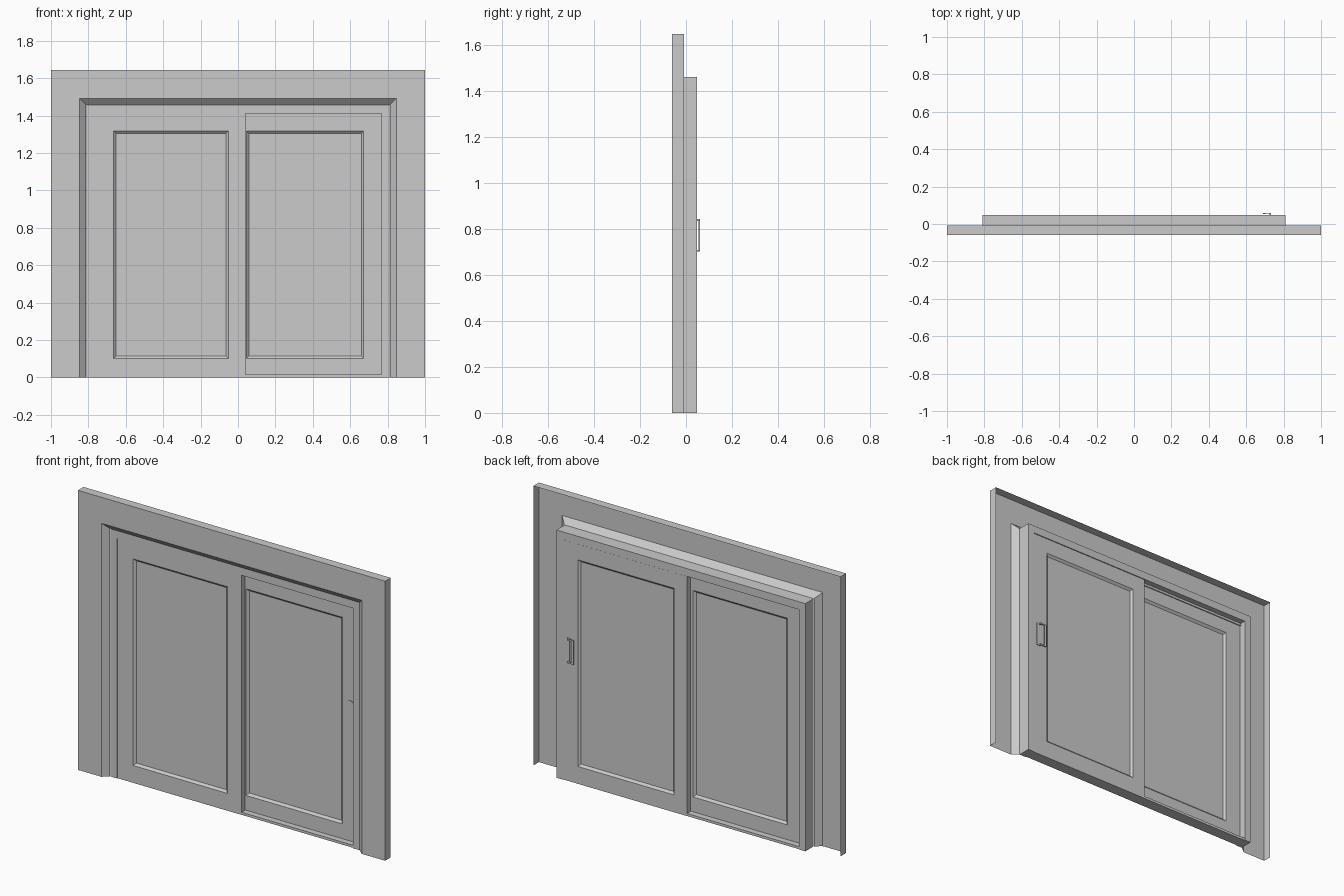
import bpy, bmesh, math
from mathutils import Vector

if "Cube" in bpy.data.objects:
    bpy.data.objects.remove(bpy.data.objects["Cube"])


def finish(name, bm):
    bmesh.ops.recalc_face_normals(bm, faces=bm.faces)
    me = bpy.data.meshes.new(name)
    bm.to_mesh(me)
    bm.free()
    ob = bpy.data.objects.new(name, me)
    bpy.context.collection.objects.link(ob)
    return ob


def box(name, x, y, z):
    bm = bmesh.new()
    bmesh.ops.create_cube(bm, size=1)
    for v in bm.verts:
        for i, (a, b) in enumerate((x, y, z)):
            v.co[i] = a if v.co[i] < 0 else b
    return finish(name, bm)


def portal(name, profile, closed):
    """Sweep a (half width, height, y) profile up, over and down a doorway."""
    bm = bmesh.new()
    rows = [[bm.verts.new(p) for p in ((-x, y, 0), (-x, y, z), (x, y, z), (x, y, 0))]
            for x, z, y in profile]
    n = len(rows)
    for i in range(n if closed else n - 1):
        a, b = rows[i], rows[(i + 1) % n]
        for k in range(3):
            bm.faces.new((a[k], a[k + 1], b[k + 1], b[k]))
    if closed:
        for k in (0, 3):
            bm.faces.new([r[k] for r in rows])
    return finish(name, bm)


def panel(name, outer, opening, yf, yb, bevel=0.013, depth=0.012):
    """Door leaf: stiles and rails with a bevelled pane on both sides."""
    def inset(r, d):
        return (r[0] + d, r[1] - d, r[2] + d, r[3] - d)
    loops = [(inset(opening, bevel), yf + depth), (opening, yf), (outer, yf),
             (outer, yb), (opening, yb), (inset(opening, bevel), yb - depth)]
    bm = bmesh.new()
    rows = [[bm.verts.new(p) for p in ((r[0], y, r[2]), (r[1], y, r[2]),
                                       (r[1], y, r[3]), (r[0], y, r[3]))]
            for r, y in loops]
    for a, b in zip(rows, rows[1:]):
        for k in range(4):
            j = (k + 1) % 4
            bm.faces.new((a[k], a[j], b[j], b[k]))
    bm.faces.new(rows[0])
    bm.faces.new(rows[-1])
    return finish(name, bm)


def rounded_plate(name, x0, x1, z0, z1, r, y0, y1):
    bm = bmesh.new()
    corners = ((x1 - r, z1 - r), (x0 + r, z1 - r), (x0 + r, z0 + r), (x1 - r, z0 + r))
    verts = []
    for q, (cx, cz) in enumerate(corners):
        for s in range(6):
            t = math.radians(90 * q + 18 * s)
            verts.append(bm.verts.new((cx + r * math.cos(t), y0, cz + r * math.sin(t))))
    face = bm.faces.new(verts)
    ext = bmesh.ops.extrude_face_region(bm, geom=[face], use_keep_orig=True)
    for v in ext["geom"]:
        if isinstance(v, bmesh.types.BMVert):
            v.co.y = y1
    return finish(name, bm)


FRONT, BACK = -0.029, 0.048

# wall surround: thin shell with edge returns and bevelled reveal, open at the bottom
portal("wall_surround", [(1, 1.645, -0.008), (1, 1.645, -0.06),
                         (0.848, 1.492, -0.06), (0.812, 1.458, FRONT)], False)

# door frame, sill and head stop between the two tracks
portal("door_frame", [(0.81, 1.458, FRONT), (0.81, 1.458, BACK),
                      (0.768, 1.412, BACK), (0.768, 1.412, FRONT)], True)
box("sill", (-0.77, 0.77), (FRONT + 0.005, BACK - 0.004), (0, 0.015))
box("head_stop", (-0.77, 0.77), (0.004, 0.014), (1.398, 1.414))

# fixed leaf in front, sliding leaf behind
panel("fixed_panel", (-0.768, 0.04, 0, 1.41), (-0.665, -0.052, 0.102, 1.318),
      FRONT + 0.004, 0.008)
panel("sliding_panel", (-0.038, 0.768, 0, 1.41), (0.045, 0.672, 0.102, 1.318),
      0.011, BACK - 0.003)

# outside pull plate on the sliding leaf
rounded_plate("outer_pull", 0.695, 0.75, 0.70, 0.842, 0.025, 0.007, 0.013)

# inside handle: mounting plate, offset grip and two arms
box("handle_plate", (0.724, 0.748), (0.044, 0.048), (0.70, 0.842))
box("handle_grip", (0.690, 0.702), (0.054, 0.060), (0.70, 0.842))
for label, z in (("lower", 0.70), ("upper", 0.834)):
    box("handle_arm_" + label, (0.702, 0.732), (0.055, 0.060), (z, z + 0.008))
    box("handle_post_" + label, (0.724, 0.732), (0.046, 0.060), (z, z + 0.008))
